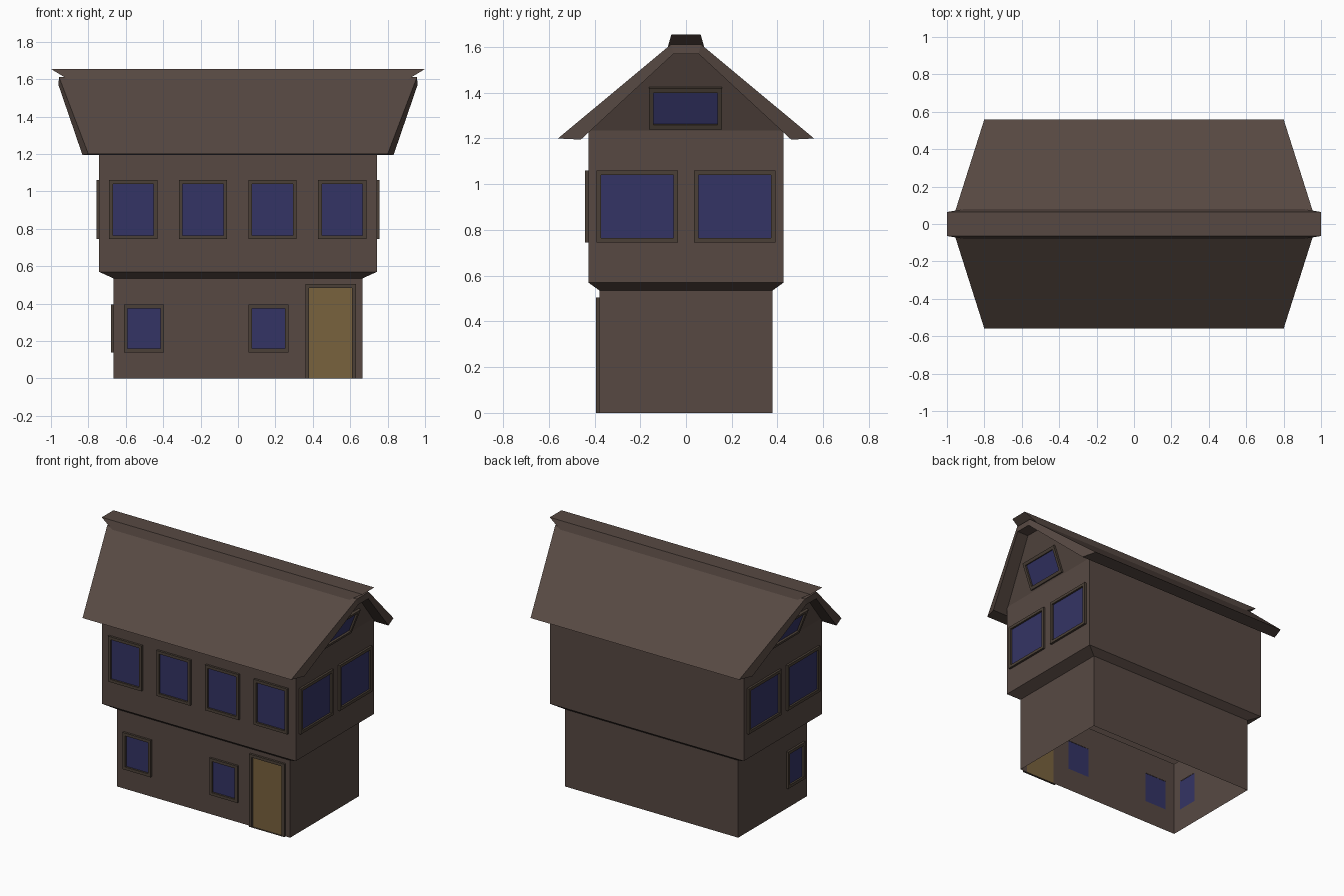
import bpy, bmesh
from mathutils import Vector as V

if "Cube" in bpy.data.objects:
    bpy.data.objects.remove(bpy.data.objects["Cube"])


def material(name, rgb):
    m = bpy.data.materials.new(name)
    m.diffuse_color = (*rgb, 1)
    m.use_nodes = True
    m.node_tree.nodes["Principled BSDF"].inputs["Base Color"].default_value = m.diffuse_color
    return m


BROWN = material("brown timber", (0.095, 0.066, 0.055))
TRIM = material("frame brown", (0.070, 0.051, 0.038))
GLASS = material("dark blue glass", (0.034, 0.034, 0.130))
DOOR = material("tan door", (0.190, 0.122, 0.048))
Z = V((0, 0, 1))
SIDES = {"front": V((1, 0, 0)), "right": V((0, 1, 0)),
         "back": V((-1, 0, 0)), "left": V((0, -1, 0))}


def finish(name, bm, *mats):
    bmesh.ops.remove_doubles(bm, verts=bm.verts, dist=1e-5)
    me = bpy.data.meshes.new(name)
    bm.to_mesh(me)
    bm.free()
    ob = bpy.data.objects.new(name, me)
    bpy.context.collection.objects.link(ob)
    for m in mats:
        me.materials.append(m)
    return ob


def face(bm, pts, mat=0):
    f = bm.faces.new([bm.verts.new(p) for p in pts])
    f.material_index = mat


def rect(o, u, v, r, n=V((0, 0, 0))):
    a, b, c, d = r
    return [o + u * s + v * t + n for s, t in ((a, c), (b, c), (b, d), (a, d))]


def panel(bm, o, u, half, z0, z1, holes):
    """Wall sheet split on the hole edges, leaving the holes open."""
    xs = sorted({-half, half, *[h[0] for h in holes], *[h[1] for h in holes]})
    zs = sorted({z0, z1, *[h[2] for h in holes], *[h[3] for h in holes]})
    for a, b in zip(xs, xs[1:]):
        for c, d in zip(zs, zs[1:]):
            mx, mz = (a + b) / 2, (c + d) / 2
            if not any(h[0] < mx < h[1] and h[2] < mz < h[3] for h in holes):
                face(bm, rect(o, u, Z, (a, b, c, d)))


def inner(r, t=0.02):
    """Opening inside a frame; frames on the ground have no sill."""
    return (r[0] + t, r[1] - t, r[2] + t if r[2] > 0 else 0.0, r[3] - t)


def opening(name, o, u, v, r, fill):
    """Raised frame around a recessed pane."""
    n = u.cross(v).normalized()
    i = inner(r)
    loops = [rect(o, u, v, r), rect(o, u, v, r, n * 0.015),
             rect(o, u, v, i, n * 0.015), rect(o, u, v, i, n * 0.002)]
    bm = bmesh.new()
    for p, q in zip(loops, loops[1:]):
        for k in range(4):
            j = (k + 1) % 4
            pts = [p[k], p[j], q[j], q[k]]
            if (pts[0] - pts[3]).length > 1e-6 and (pts[1] - pts[2]).length > 1e-6:
                face(bm, pts)
    face(bm, loops[3], 1)
    finish(name, bm, TRIM, fill)


# window and door rectangles per side: (u0, u1, z0, z1)
door = (0.36, 0.63, 0.0, 0.505)
low = {"front": [(-0.61, -0.395, 0.14, 0.395), (0.055, 0.27, 0.14, 0.395), door],
       "left": [(0.15, 0.34, 0.14, 0.395)]}
four = [(c - 0.129, c + 0.129, 0.745, 1.06) for c in (-0.56, -0.187, 0.185, 0.557)]
two = [(-0.392, -0.034, 0.745, 1.06), (0.034, 0.392, 0.745, 1.06)]
high = {"front": four, "right": two, "left": two}

# walls of both storeys, with their frames
for storey, hx, hy, z0, z1, spec in (("lower", 0.665, 0.378, 0, 0.535, low),
                                     ("upper", 0.742, 0.427, 0.57, 1.235, high)):
    bm = bmesh.new()
    for side, u in SIDES.items():
        half, depth = (hx, hy) if abs(u.x) else (hy, hx)
        o = u.cross(Z) * depth
        rs = spec.get(side, [])
        panel(bm, o, u, half, z0, z1, [inner(r) for r in rs])
        for k, r in enumerate(rs):
            kind, fill = ("door", DOOR) if r is door else ("window", GLASS)
            opening(f"{storey}_{side}_{kind}_{k + 1}", o, u, Z, r, fill)
    finish(storey + "_walls", bm, BROWN)

# sloped overhang between storeys
bm = bmesh.new()
for u in SIDES.values():
    n = u.cross(Z)
    (a, da), (b, db) = (((0.665, 0.378), (0.742, 0.427)) if abs(u.x)
                        else ((0.378, 0.665), (0.427, 0.742)))
    face(bm, [n * da - u * a + Z * 0.535, n * da + u * a + Z * 0.535,
              n * db + u * b + Z * 0.57, n * db - u * b + Z * 0.57])
finish("storey_overhang", bm, BROWN)

# outward-leaning gables with attic windows
for side in ("right", "left"):
    u = SIDES[side]
    n = u.cross(Z)
    v = Z + n * 0.39
    o = n * (0.742 - 0.39 * 1.235)
    bm = bmesh.new()
    face(bm, [o + u * s + v * t for s, t in
              ((-0.427, 1.235), (0.427, 1.235), (0.05, 1.575), (-0.05, 1.575))])
    finish(side + "_gable", bm, BROWN)
    opening(side + "_attic_window", o, u, v, (-0.162, 0.158, 1.245, 1.425), GLASS)

# roof slab: ends flare out towards the ridge
outer = [(-0.56, 1.2), (-0.065, 1.612), (0.065, 1.612), (0.56, 1.2)]
under = [(-0.46, 1.195), (-0.055, 1.57), (0.055, 1.57), (0.46, 1.195)]
bm = bmesh.new()


def ends(p):
    x = 0.8 + 0.157 * (0.56 - abs(p[0])) / 0.495
    return V((-x, *p)), V((x, *p))


ring = [ends(p) for p in outer + under[::-1]]
for k in range(8):
    p, q = ring[k], ring[(k + 1) % 8]
    face(bm, [p[0], p[1], q[1], q[0]])
for k in range(3):
    for e in (0, 1):
        pts = [ring[k][e], ring[k + 1][e], ring[6 - k][e], ring[7 - k][e]]
        face(bm, pts)
bmesh.ops.remove_doubles(bm, verts=bm.verts, dist=1e-5)
bmesh.ops.recalc_face_normals(bm, faces=bm.faces)
finish("roof", bm, BROWN)

# ridge cap: block with undercut ends
bm = bmesh.new()
bmesh.ops.create_cube(bm, size=2)
for w in bm.verts:
    sx, sy, z = (1.0, 0.064, 1.655) if w.co.z > 0 else (0.89, 0.083, 1.588)
    w.co = (w.co.x * sx, w.co.y * sy, z)
finish("ridge_cap", bm, BROWN)
